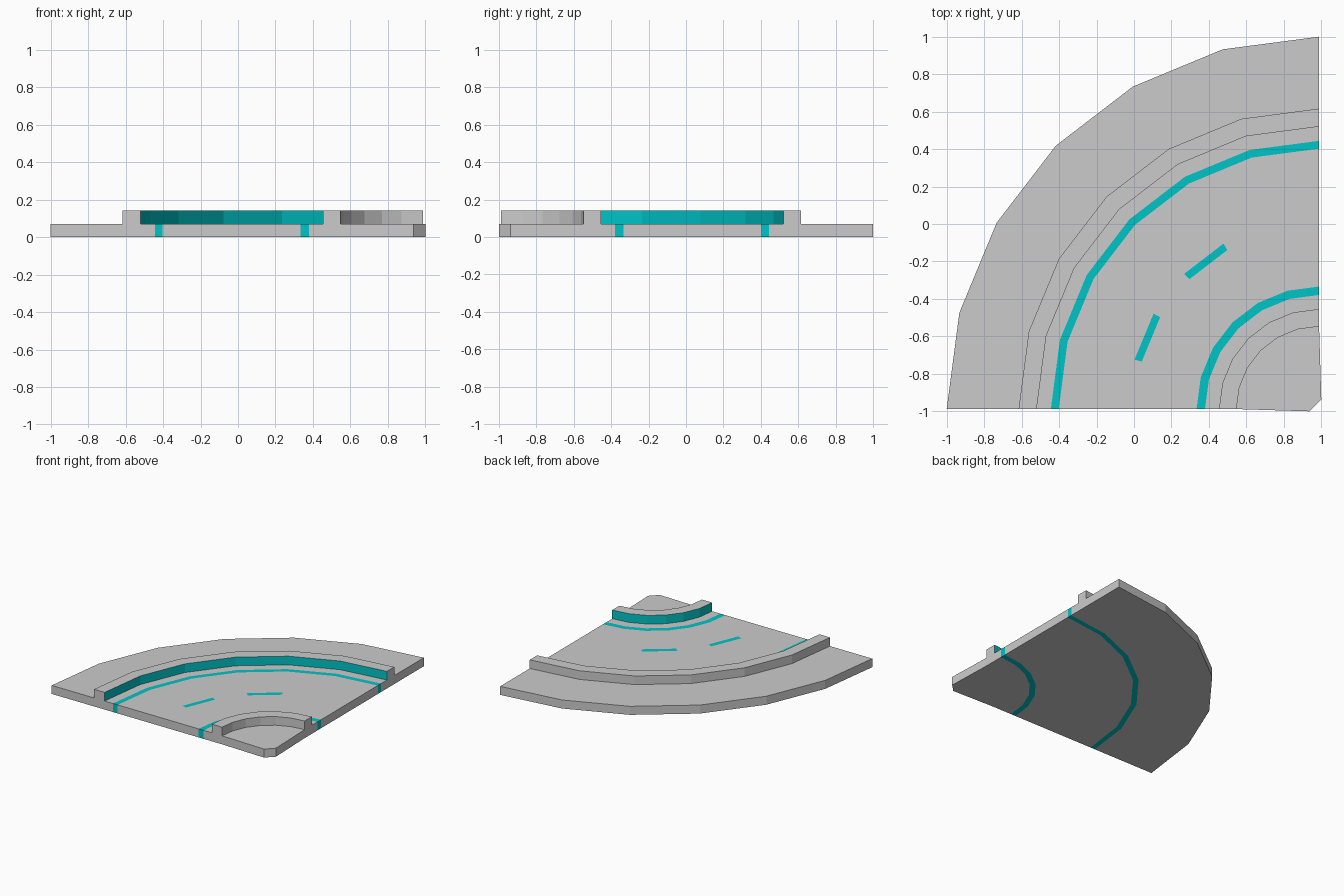
import bpy, bmesh
from math import radians, sin, cos

if "Cube" in bpy.data.objects:
    bpy.data.objects.remove(bpy.data.objects["Cube"])

CX, CY = 0.988, -0.988      # centre of the bend
SEGS = 6                    # flat segments in the quarter turn
DECK, CURB = 0.07, 0.141    # top heights

cyan = bpy.data.materials.new("cyan_paint")
cyan.diffuse_color = (0.0, 0.55, 0.57, 1)
cyan.use_nodes = True
cyan.node_tree.nodes["Principled BSDF"].inputs["Base Color"].default_value = cyan.diffuse_color


def at(r, step, z):
    a = radians(90 / SEGS * step)
    return (CX - r * cos(a), CY + r * sin(a), z)


def finish(name, bm):
    bmesh.ops.recalc_face_normals(bm, faces=bm.faces)
    mesh = bpy.data.meshes.new(name)
    bm.to_mesh(mesh)
    bm.free()
    mesh.materials.append(None)   # slot 0 plain grey
    mesh.materials.append(cyan)   # slot 1 painted
    obj = bpy.data.objects.new(name, mesh)
    bpy.context.collection.objects.link(obj)


def bend(name, r0, r1, z0, z1, painted=(), dashes=()):
    """Sweep a rectangle round the bend; painted names the cyan sides."""
    bm = bmesh.new()
    rings = [[bm.verts.new(at(r, s, z))
              for r, z in ((r0, z0), (r1, z0), (r1, z1), (r0, z1))]
             for s in range(SEGS + 1)]
    sides = ("bottom", "outer", "top", "inner")
    for s in range(SEGS):
        a, b = rings[s], rings[s + 1]
        for k, side in enumerate(sides):
            n = (k + 1) % 4
            f = bm.faces.new((a[k], a[n], b[n], b[k]))
            f.material_index = int(side in painted or (side == "top" and s in dashes))
    for ring in (rings[0], rings[-1]):
        bm.faces.new(ring).material_index = int("ends" in painted)
    finish(name, bm)


ALL = ("bottom", "outer", "top", "inner", "ends")

# Deck with edge lines running through its full thickness
bend("inner_verge", 0.441, 0.609, 0, DECK)
bend("inner_edge_line", 0.609, 0.654, 0, DECK, ALL)
bend("inner_lane", 0.654, 0.98, 0, DECK)
bend("centre_dashes", 0.98, 1.02, 0, DECK, dashes=(1, 3))
bend("outer_lane", 1.02, 1.39, 0, DECK)
bend("outer_edge_line", 1.39, 1.432, 0, DECK, ALL)
bend("outer_verge", 1.432, 1.988, 0, DECK)

# Raised curbs, cyan on the faces towards the road
bend("inner_curb", 0.441, 0.534, DECK, CURB, ("outer",))
bend("outer_curb", 1.508, 1.604, DECK, CURB, ("inner",))

# Inside corner slab with its clipped tip
bm = bmesh.new()
outline = [at(0.441, s, 0) for s in range(SEGS + 1)]
outline += [(1.0, -0.937, 0), (0.937, -1.0, 0)]
base = bm.faces.new([bm.verts.new(p) for p in outline])
top = bmesh.ops.extrude_face_region(bm, geom=[base], use_keep_orig=True)
bmesh.ops.translate(bm, vec=(0, 0, DECK),
                    verts=[v for v in top["geom"] if isinstance(v, bmesh.types.BMVert)])
finish("corner_slab", bm)
